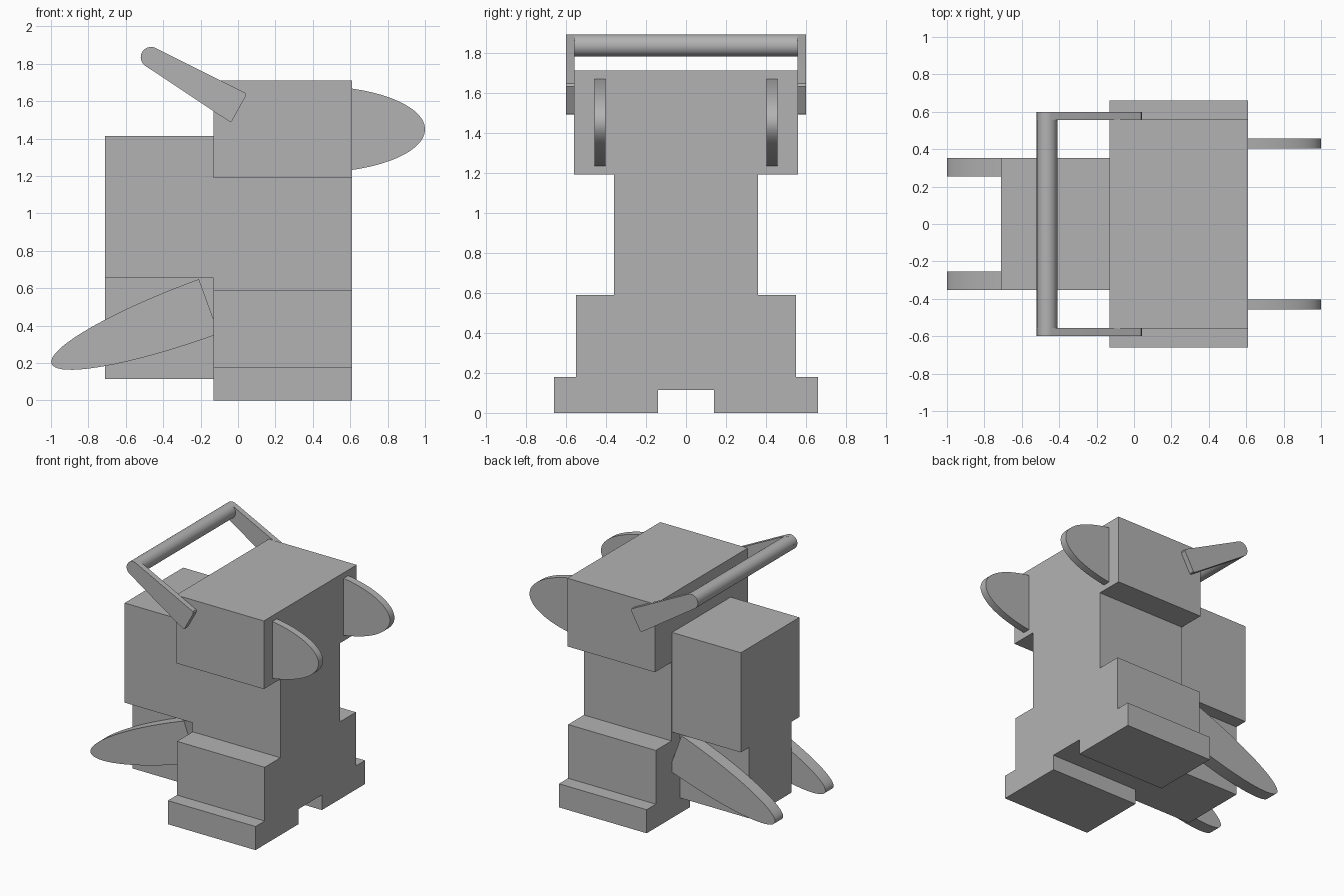
import bpy, bmesh
from math import sin, cos, radians

cube = bpy.data.objects.get("Cube")
if cube:
    bpy.data.objects.remove(cube, do_unlink=True)

grey = bpy.data.materials.new("plain grey")
grey.use_nodes = True
COLOUR = (0.45, 0.45, 0.45, 1)
grey.diffuse_color = COLOUR
grey.node_tree.nodes["Principled BSDF"].inputs["Base Color"].default_value = COLOUR


def prism(name, outline, axis, start, end, smooth=False):
    """Extrude a closed outline along x (outline in y, z) or y (outline in x, z)."""
    bm = bmesh.new()
    if axis == "x":
        verts = [bm.verts.new((start, u, z)) for u, z in outline]
    else:
        verts = [bm.verts.new((u, start, z)) for u, z in outline]
    face = bm.faces.new(verts)
    moved = bmesh.ops.extrude_face_region(bm, geom=[face])["geom"]
    step = end - start
    bmesh.ops.translate(bm, verts=[v for v in moved if isinstance(v, bmesh.types.BMVert)],
                        vec=(step, 0, 0) if axis == "x" else (0, step, 0))
    bmesh.ops.recalc_face_normals(bm, faces=bm.faces)
    mesh = bpy.data.meshes.new(name)
    bm.to_mesh(mesh)
    bm.free()
    mesh.materials.append(grey)
    obj = bpy.data.objects.new(name, mesh)
    bpy.context.collection.objects.link(obj)
    if smooth:
        bpy.ops.object.select_all(action="DESELECT")
        obj.select_set(True)
        bpy.context.view_layer.objects.active = obj
        bpy.ops.object.shade_smooth_by_angle(angle=radians(30))
    return obj


def arc(centre, along, across, angle, first, last, steps):
    """Points on a turned ellipse, from one angle to another in degrees."""
    points = []
    for i in range(steps + 1):
        t = radians(first + (last - first) * i / steps)
        u, v = along * cos(t), across * sin(t)
        a = radians(angle)
        points.append((centre[0] + u * cos(a) - v * sin(a),
                       centre[1] + u * sin(a) + v * cos(a)))
    return points


def box_outline(half, low, high):
    return [(-half, low), (half, low), (half, high), (-half, high)]


# Stepped body with two feet, waist and head
half = [(0.14, 0.115), (0.14, 0), (0.66, 0), (0.66, 0.18), (0.55, 0.18), (0.55, 0.59),
        (0.36, 0.59), (0.36, 1.19), (0.56, 1.19), (0.56, 1.71)]
prism("body", half + [(-y, z) for y, z in reversed(half)], "x", -0.13, 0.61)

# Pack behind the body, narrower below
prism("pack_upper", box_outline(0.353, 0.655, 1.415), "x", -0.71, -0.13)
prism("pack_lower", box_outline(0.255, 0.115, 0.655), "x", -0.71, -0.13)

# Paired parts
lower_fin = arc((-0.156, 0.503), 0.895, 0.155, 200, -90, 90, 40)
upper_fin = arc((0.40, 1.45), 0.60, 0.232, 0, -69.5, 69.5, 40)
bar_centre = (-0.465, 1.835)
arm = arc(bar_centre, 0.055, 0.055, 0, 64, 236, 16) + [
    (-0.045, 1.49), (-0.033, 1.493), (0.043, 1.63), (0.038, 1.645)]

for side, sign in (("left", 1), ("right", -1)):
    prism(side + "_lower_fin", lower_fin, "y", sign * 0.255, sign * 0.353, True)
    prism(side + "_upper_fin", upper_fin, "y", sign * 0.403, sign * 0.458, True)
    prism(side + "_handle_arm", arm, "y", sign * 0.557, sign * 0.60, True)

# Handle bar joining the arms
prism("handle_bar", arc(bar_centre, 0.055, 0.055, 0, 0, 345, 23), "y", -0.558, 0.558, True)
